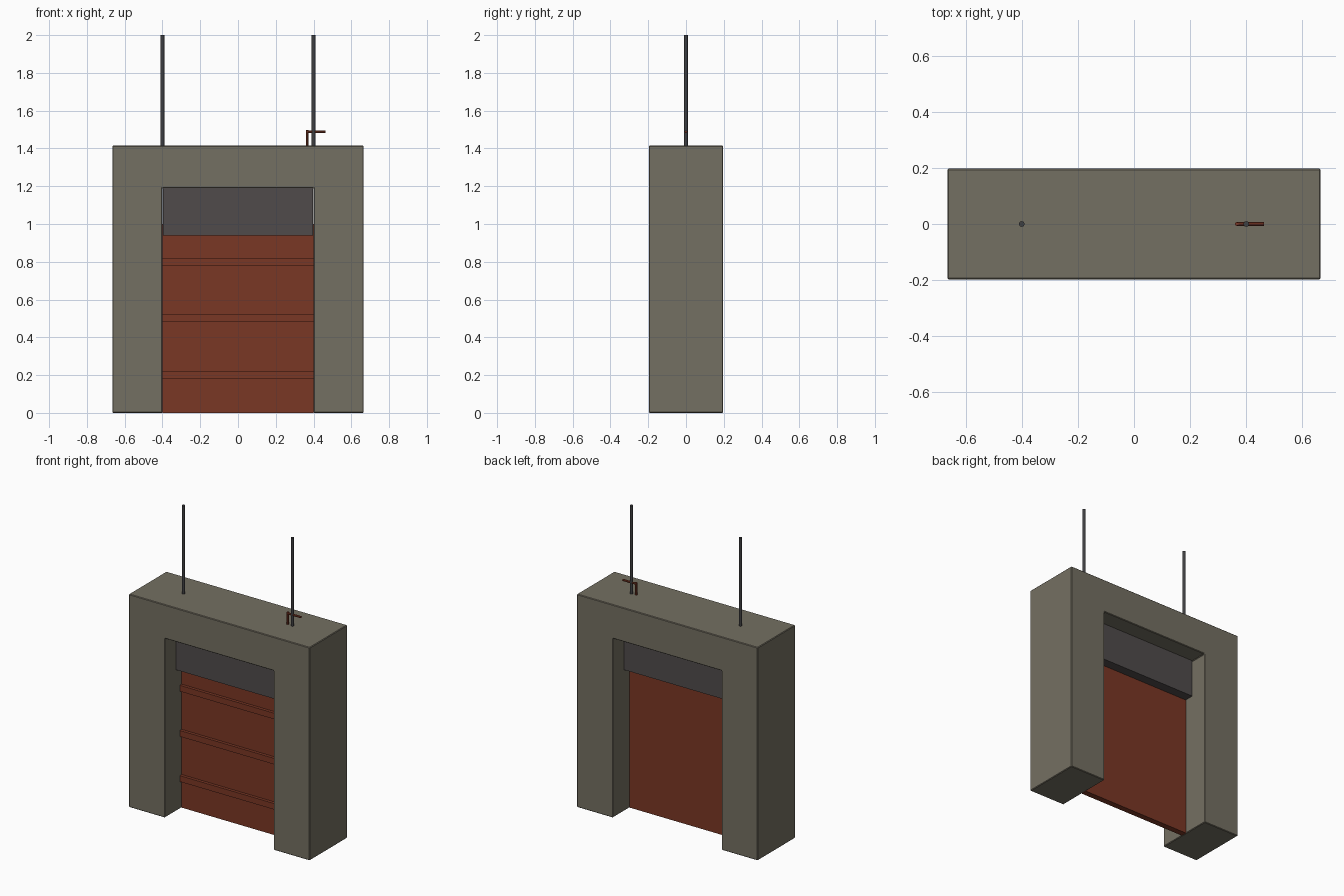
import bpy, bmesh
from mathutils import Vector

cube = bpy.data.objects.get("Cube")
if cube:
    bpy.data.objects.remove(cube, do_unlink=True)


def material(name, rgb):
    m = bpy.data.materials.new(name)
    m.use_nodes = True
    m.diffuse_color = (*rgb, 1)
    m.node_tree.nodes["Principled BSDF"].inputs["Base Color"].default_value = (*rgb, 1)
    return m


concrete = material("concrete", (0.175, 0.16, 0.122))
rust = material("rust_red", (0.195, 0.038, 0.018))
dark_steel = material("dark_steel", (0.08, 0.07, 0.07))
rod_steel = material("rod_steel", (0.05, 0.05, 0.053))


def finish(bm, name, mat):
    bmesh.ops.recalc_face_normals(bm, faces=bm.faces)
    mesh = bpy.data.meshes.new(name)
    bm.to_mesh(mesh)
    bm.free()
    mesh.materials.append(mat)
    ob = bpy.data.objects.new(name, mesh)
    bpy.context.collection.objects.link(ob)
    return ob


def box(name, lo, hi, mat):
    bm = bmesh.new()
    bmesh.ops.create_cube(bm, size=1)
    lo, hi = Vector(lo), Vector(hi)
    for v in bm.verts:
        v.co = (lo + hi) / 2 + v.co * (hi - lo)
    return finish(bm, name, mat)


def rod(name, start, end, radius, mat, sides=12):
    start, end = Vector(start), Vector(end)
    axis = end - start
    bm = bmesh.new()
    bmesh.ops.create_cone(bm, cap_ends=True, segments=sides, radius1=radius,
                          radius2=radius, depth=axis.length)
    turn = axis.to_track_quat("Z", "Y")
    for v in bm.verts:
        v.co = turn @ v.co + (start + end) / 2
    for f in bm.faces:
        f.smooth = len(f.verts) == 4
    ob = finish(bm, name, mat)
    ob.data.set_sharp_from_angle(angle=0.7)
    return ob


# Concrete portal: one extruded arch outline with slightly eased edges
W, D, H = 0.665, 0.197, 1.415
OPEN_W, OPEN_H = 0.4, 1.19
half = [(W, H), (W, 0), (OPEN_W, 0), (OPEN_W, OPEN_H)]
outline = half + [(-x, z) for x, z in reversed(half)]
bm = bmesh.new()
face = bm.faces.new([bm.verts.new((x, -D, z)) for x, z in outline])
ext = bmesh.ops.extrude_face_region(bm, geom=[face])
moved = [g for g in ext["geom"] if isinstance(g, bmesh.types.BMVert)]
bmesh.ops.translate(bm, verts=moved, vec=(0, 2 * D, 0))
portal = finish(bm, "concrete_portal", concrete)
bevel = portal.modifiers.new("eased_edges", "BEVEL")
bevel.width = 0.004
bevel.segments = 1

# Gate panel with horizontal stiffening ribs on the front
box("gate_panel", (-OPEN_W, -0.02, 0), (OPEN_W, 0.02, 1.0), rust)
for i in range(3):
    z = 0.2 + 0.3 * i
    box(f"gate_rib_{i + 1}", (-OPEN_W, -0.04, z - 0.02), (OPEN_W, -0.01, z + 0.02), rust)

# Steel housing above the gate
box("gate_housing", (-0.396, -0.083, 0.94), (0.396, 0.083, 1.19), dark_steel)

# Lifting rods
for side, name in ((1, "left"), (-1, "right")):
    rod(f"{name}_lifting_rod", (side * 0.4, 0, 1.25), (side * 0.4, 0, 2), 0.01, rod_steel)

# Hand crank beside the left rod
rod("crank_post", (0.366, 0, 1.38), (0.366, 0, 1.497), 0.007, rust, 8)
rod("crank_arm", (0.366, 0, 1.488), (0.464, 0, 1.488), 0.007, rust, 8)
